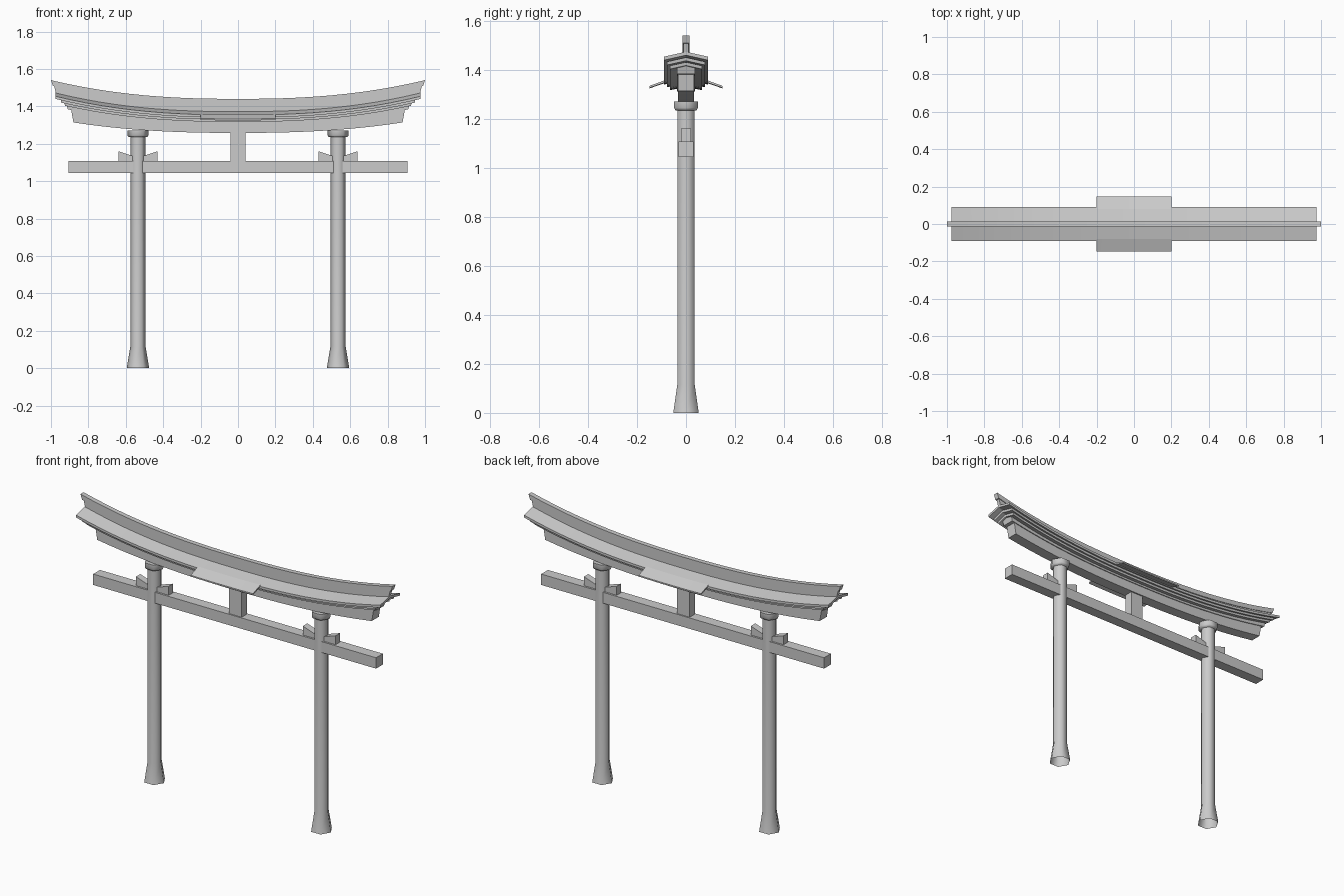
import bpy, math

if "Cube" in bpy.data.objects:
    bpy.data.objects.remove(bpy.data.objects["Cube"])

PX = 0.535  # pillar offset from centre


def make(name, verts, faces, smooth=None):
    me = bpy.data.meshes.new(name)
    me.from_pydata(verts, [], faces)
    ob = bpy.data.objects.new(name, me)
    bpy.context.collection.objects.link(ob)
    bpy.context.view_layer.objects.active = ob
    for o in bpy.context.selected_objects:
        o.select_set(False)
    ob.select_set(True)
    bpy.ops.object.mode_set(mode='EDIT')
    bpy.ops.mesh.select_all(action='SELECT')
    bpy.ops.mesh.normals_make_consistent(inside=False)
    bpy.ops.object.mode_set(mode='OBJECT')
    if smooth:
        bpy.ops.object.shade_smooth_by_angle(angle=math.radians(smooth))
    return ob


def sweep(name, profile, lo, hi, rise, segs=24, power=2.4):
    """Sweep a (y, z) profile along x on an upward curve; half length goes lo (bottom) to hi (top)."""
    n = len(profile)
    zs = [p[1] for p in profile]
    z0, dz = min(zs), max(zs) - min(zs)
    verts = []
    for i in range(segs + 1):
        t = -1 + 2 * i / segs
        for y, z in profile:
            x = t * (lo + (hi - lo) * (z - z0) / dz)
            verts.append((x, y, z + rise * abs(x) ** power))
    faces = [(i * n + j, i * n + (j + 1) % n, (i + 1) * n + (j + 1) % n, (i + 1) * n + j)
             for i in range(segs) for j in range(n)]
    faces += [tuple(range(n)), tuple(segs * n + j for j in range(n))]
    return make(name, verts, faces, 20)


def rect(w, z0, z1):
    return [(-w, z0), (w, z0), (w, z1), (-w, z1)]


def chevron(w, peak, drop, thick):
    return [(-w, peak - drop), (0, peak), (w, peak - drop),
            (w, peak - drop - thick), (0, peak - thick), (-w, peak - drop - thick)]


def hex_column(name, x, rings, caps):
    """Six-sided column from (radius, z) rings."""
    verts = [(x + r * math.cos(k * math.pi / 3), r * math.sin(k * math.pi / 3), z)
             for r, z in rings for k in range(6)]
    m = len(rings)
    faces = [(i * 6 + k, i * 6 + (k + 1) % 6, i * 6 + 6 + (k + 1) % 6, i * 6 + 6 + k)
             for i in range(m - 1) for k in range(6)]
    if caps:
        faces += [tuple(range(6)), tuple(range(6 * m - 6, 6 * m))]
    return make(name, verts, faces, 65)


def prism(name, outline, w):
    """Extrude an (x, z) outline to y = -w..w."""
    n = len(outline)
    verts = [(x, y, z) for y in (-w, w) for x, z in outline]
    faces = [tuple(range(n)), tuple(range(n, 2 * n))]
    faces += [(i, (i + 1) % n, n + (i + 1) % n, n + i) for i in range(n)]
    return make(name, verts, faces)


def box_outline(x, z0, z1):
    return [(-x, z0), (x, z0), (x, z1), (-x, z1)]


# Pillars with flared feet, collars and wedges
for side, label in ((-1, "left"), (1, "right")):
    cx = side * PX
    hex_column(label + "_pillar", cx, [(0.06, 0), (0.041, 0.115), (0.041, 1.26)], False)
    hex_column(label + "_collar", cx, [(0.05, 1.235), (0.056, 1.245), (0.056, 1.272)], True)
    for d, pos in ((-1, "outer" if side < 0 else "inner"), (1, "inner" if side < 0 else "outer")):
        prism(f"{label}_{pos}_wedge",
              [(cx + d * 0.03, 1.10), (cx + d * 0.105, 1.10),
               (cx + d * 0.105, 1.16), (cx + d * 0.03, 1.135)], 0.02)

# Straight tie beam and centre strut
prism("tie_beam", box_outline(0.907, 1.045, 1.108), 0.031)
prism("centre_strut", box_outline(0.04, 1.10, 1.27), 0.024)

# Curved lintel in two steps
sweep("lower_lintel", rect(0.032, 1.258, 1.325), 0.88, 0.892, 0.076)
sweep("upper_lintel", rect(0.037, 1.312, 1.345), 0.91, 0.92, 0.09)

# Stacked roof layers
sweep("roof_lower_layer", chevron(0.066, 1.344, 0.014, 0.013), 0.925, 0.93, 0.104)
sweep("roof_middle_layer", chevron(0.078, 1.359, 0.017, 0.013), 0.945, 0.95, 0.104)
sweep("roof_top_layer", chevron(0.09, 1.374, 0.02, 0.014), 0.975, 0.976, 0.106)

# Ridge with a wider cap
sweep("ridge_body", rect(0.010, 1.365, 1.42), 0.97, 0.985, 0.1)
sweep("ridge_cap", rect(0.014, 1.412, 1.44), 0.99, 1.0, 0.1)

# Wider eaves over the middle, front and back
for s, label in ((-1, "front"), (1, "back")):
    sweep(label + "_centre_eave",
          [(s * 0.08, 1.358), (s * 0.148, 1.333), (s * 0.148, 1.325), (s * 0.08, 1.348)],
          0.2, 0.2, 0.1, segs=6)
